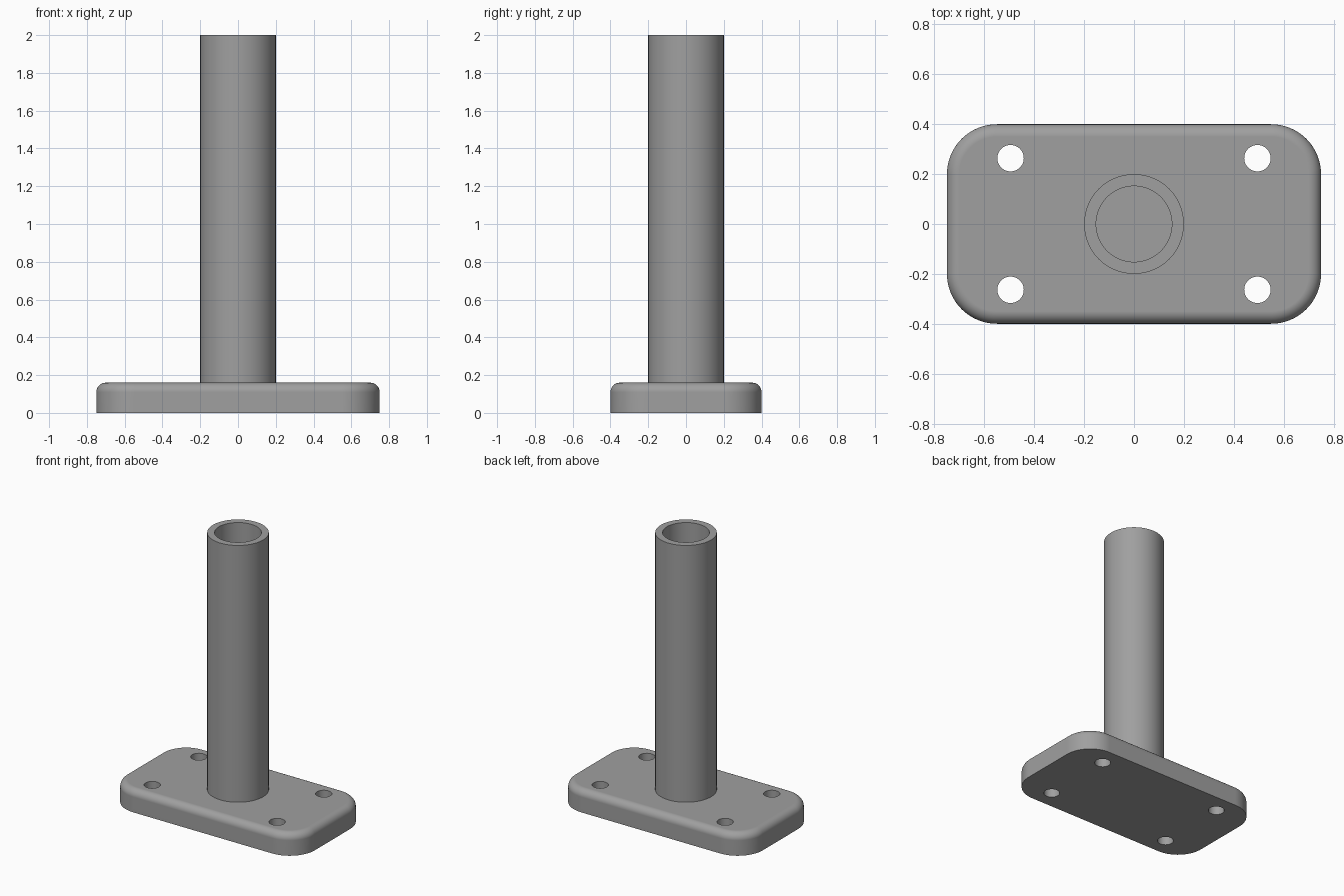
import bpy, bmesh, math

if "Cube" in bpy.data.objects:
    bpy.data.objects.remove(bpy.data.objects["Cube"])

grey = bpy.data.materials.new("plain grey")
grey.diffuse_color = (0.35, 0.35, 0.35, 1)
grey.use_nodes = True
grey.node_tree.nodes["Principled BSDF"].inputs["Base Color"].default_value = grey.diffuse_color


def add_object(name, bm):
    bmesh.ops.recalc_face_normals(bm, faces=bm.faces)
    mesh = bpy.data.meshes.new(name)
    bm.to_mesh(mesh)
    bm.free()
    mesh.materials.append(grey)
    obj = bpy.data.objects.new(name, mesh)
    bpy.context.collection.objects.link(obj)
    return obj


def activate(obj):
    bpy.ops.object.select_all(action='DESELECT')
    obj.select_set(True)
    bpy.context.view_layer.objects.active = obj


def bridge(bm, a, b):
    for i in range(len(a)):
        j = (i + 1) % len(a)
        bm.faces.new((a[i], a[j], b[j], b[i]))


def rounded_loop(bm, hx, hy, r, z, steps=16):
    verts = []
    for q, (sx, sy) in enumerate(((1, 1), (-1, 1), (-1, -1), (1, -1))):
        for i in range(steps + 1):
            a = (q + i / steps) * math.pi / 2
            verts.append(bm.verts.new((sx * (hx - r) + r * math.cos(a),
                                       sy * (hy - r) + r * math.sin(a), z)))
    return verts


# Base plate: rounded rectangle with a rounded top edge
HX, HY, H, CORNER, FILLET = 0.75, 0.40, 0.16, 0.20, 0.05
bm = bmesh.new()
loops = [rounded_loop(bm, HX, HY, CORNER, 0)]
for i in range(9):
    a = i / 8 * math.pi / 2
    inset = FILLET * (1 - math.cos(a))
    loops.append(rounded_loop(bm, HX - inset, HY - inset, CORNER - inset,
                              H - FILLET + FILLET * math.sin(a)))
for a, b in zip(loops, loops[1:]):
    bridge(bm, a, b)
bm.faces.new(loops[0][::-1])
bm.faces.new(loops[-1])
plate = add_object("base_plate", bm)

# Four bolt holes through the plate
bm = bmesh.new()
for sx in (-1, 1):
    for sy in (-1, 1):
        made = bmesh.ops.create_cone(bm, cap_ends=True, segments=48, radius1=0.053,
                                     radius2=0.053, depth=0.6)
        bmesh.ops.translate(bm, verts=made["verts"], vec=(sx * 0.495, sy * 0.264, H / 2))
cutter = add_object("bolt_hole_cutter", bm)
cutter.hide_render = True
activate(plate)
cut = plate.modifiers.new("bolt_holes", 'BOOLEAN')
cut.operation, cut.solver, cut.object = 'DIFFERENCE', 'EXACT', cutter
bpy.ops.object.modifier_apply(modifier=cut.name)
bpy.data.objects.remove(cutter)

# Hollow post standing on the plate, which closes the bore
bm = bmesh.new()
rings = [[bm.verts.new((r * math.cos(k * math.tau / 96), r * math.sin(k * math.tau / 96), z))
          for k in range(96)]
         for r, z in ((0.2, H), (0.2, 2), (0.152, 2), (0.152, H))]
for a, b in zip(rings, rings[1:] + rings[:1]):
    bridge(bm, a, b)
post = add_object("post_tube", bm)

# Smooth shading with crisp edges and flat plate faces
for obj in (plate, post):
    activate(obj)
    bpy.ops.object.shade_smooth_by_angle(angle=math.radians(30))
    weighted = obj.modifiers.new("weighted_normals", 'WEIGHTED_NORMAL')
    weighted.keep_sharp = True
